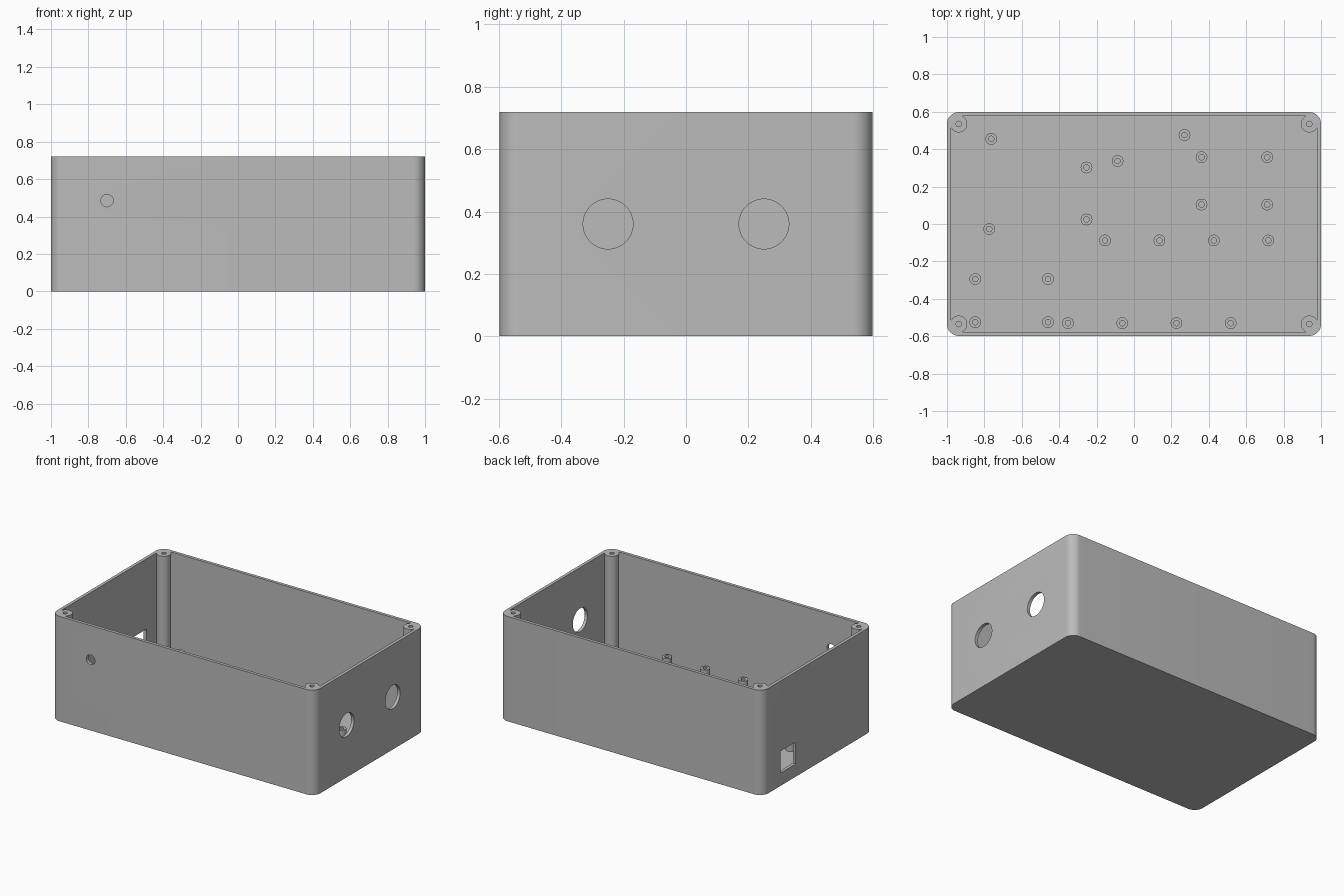
import bpy, bmesh
from math import sin, cos, pi, acos
from mathutils import Matrix

if "Cube" in bpy.data.objects:
    bpy.data.objects.remove(bpy.data.objects["Cube"], do_unlink=True)

HX, HY, H = 1.0, 0.598, 0.72      # half length, half width, height
WALL, FLOOR = 0.0215, 0.025
R = 0.063                         # outer corner radius
BOSS = 0.0455                     # screw boss radius

grey = bpy.data.materials.new("light grey plastic")
grey.use_nodes = True
grey.diffuse_color = (0.5, 0.5, 0.5, 1)
grey.node_tree.nodes["Principled BSDF"].inputs["Base Color"].default_value = (0.5, 0.5, 0.5, 1)


def make(name, bm):
    bmesh.ops.recalc_face_normals(bm, faces=bm.faces)
    me = bpy.data.meshes.new(name)
    bm.to_mesh(me)
    bm.free()
    ob = bpy.data.objects.new(name, me)
    bpy.context.collection.objects.link(ob)
    return ob


def prism(name, outline, z0, z1):
    bm = bmesh.new()
    face = bm.faces.new([bm.verts.new((x, y, z0)) for x, y in outline])
    top = bmesh.ops.extrude_face_region(bm, geom=[face])["geom"]
    bmesh.ops.translate(bm, vec=(0, 0, z1 - z0),
                        verts=[v for v in top if isinstance(v, bmesh.types.BMVert)])
    return make(name, bm)


def corner_outline(radius, start, end, steps):
    """Closed outline made of one arc around each corner centre."""
    pts = []
    for k, (sx, sy) in enumerate([(1, 1), (-1, 1), (-1, -1), (1, -1)]):
        for i in range(steps + 1):
            a = start + (end - start) * i / steps + k * pi / 2
            pts.append((sx * (HX - R) + radius * cos(a), sy * (HY - R) + radius * sin(a)))
    return pts


def cylinder(name, r, depth, centre, axis="Z"):
    bm = bmesh.new()
    turn = Matrix() if axis == "Z" else Matrix.Rotation(pi / 2, 4, {"X": "Y", "Y": "X"}[axis])
    bmesh.ops.create_cone(bm, cap_ends=True, segments=48, radius1=r, radius2=r,
                          depth=depth, matrix=Matrix.Translation(centre) @ turn)
    return make(name, bm)


def block(name, size, centre):
    bm = bmesh.new()
    bmesh.ops.create_cube(bm, size=1, matrix=Matrix.Translation(centre) @ Matrix.Diagonal((*size, 1)))
    return make(name, bm)


def cut(target, cutter):
    mod = target.modifiers.new("cut", "BOOLEAN")
    mod.operation, mod.solver, mod.object = "DIFFERENCE", "EXACT", cutter
    bpy.context.view_layer.objects.active = target
    bpy.ops.object.modifier_apply(modifier=mod.name)
    bpy.data.objects.remove(cutter, do_unlink=True)


def finish(ob):
    ob.data.materials.clear()
    ob.data.materials.append(grey)
    bpy.ops.object.select_all(action="DESELECT")
    ob.select_set(True)
    bpy.context.view_layer.objects.active = ob
    bpy.ops.object.shade_smooth_by_angle()


# Rounded box, hollowed by a cavity that curves around the corner screw bosses
box = prism("enclosure_box", corner_outline(R, 0, pi / 2, 12), 0, H)
a = acos((R - WALL) / BOSS)
cut(box, prism("cavity", corner_outline(BOSS, -a, a - 1.5 * pi, 28), FLOOR, H + 0.1))

# Blind screw holes in the bosses
for sx in (-1, 1):
    for sy in (-1, 1):
        cut(box, cylinder("screw_hole", 0.0145, 0.4, (sx * (HX - R), sy * (HY - R), H)))

# Wall openings: two round ones on +x, a small one in front, a square port on -x
for y in (-0.25, 0.25):
    cut(box, cylinder("cable_hole", 0.08, 0.2, (HX, y, 0.36), "X"))
cut(box, cylinder("front_hole", 0.033, 0.2, (-0.7, -HY, 0.485), "Y"))
cut(box, block("square_port", (0.2, 0.165, 0.15), (-HX, 0.322, 0.163)))
finish(box)

# Hollow standoffs on the floor
spots = [(-0.763, 0.455), (-0.774, -0.027), (-0.254, 0.302), (-0.254, 0.024),
         (-0.088, 0.337), (0.27, 0.476)]
spots += [(x, y) for x in (0.361, 0.712) for y in (0.357, 0.104)]
spots += [(x, y) for x in (-0.849, -0.46) for y in (-0.294, -0.525)]
spots += [(-0.155 + 0.291 * i, -0.088) for i in range(4)]
spots += [(-0.353 + 0.29 * i, -0.53) for i in range(4)]

STEPS, TOP = 32, 0.125
for n, (x, y) in enumerate(spots, 1):
    bm = bmesh.new()
    rings = []
    for r, z in ((0.031, FLOOR), (0.031, TOP), (0.0145, TOP), (0.0145, FLOOR)):
        rings.append([bm.verts.new((x + r * cos(2 * pi * i / STEPS),
                                    y + r * sin(2 * pi * i / STEPS), z)) for i in range(STEPS)])
    for low, high in zip(rings, rings[1:] + rings[:1]):
        for i in range(STEPS):
            j = (i + 1) % STEPS
            bm.faces.new((low[i], low[j], high[j], high[i]))
    finish(make(f"standoff_{n}", bm))
